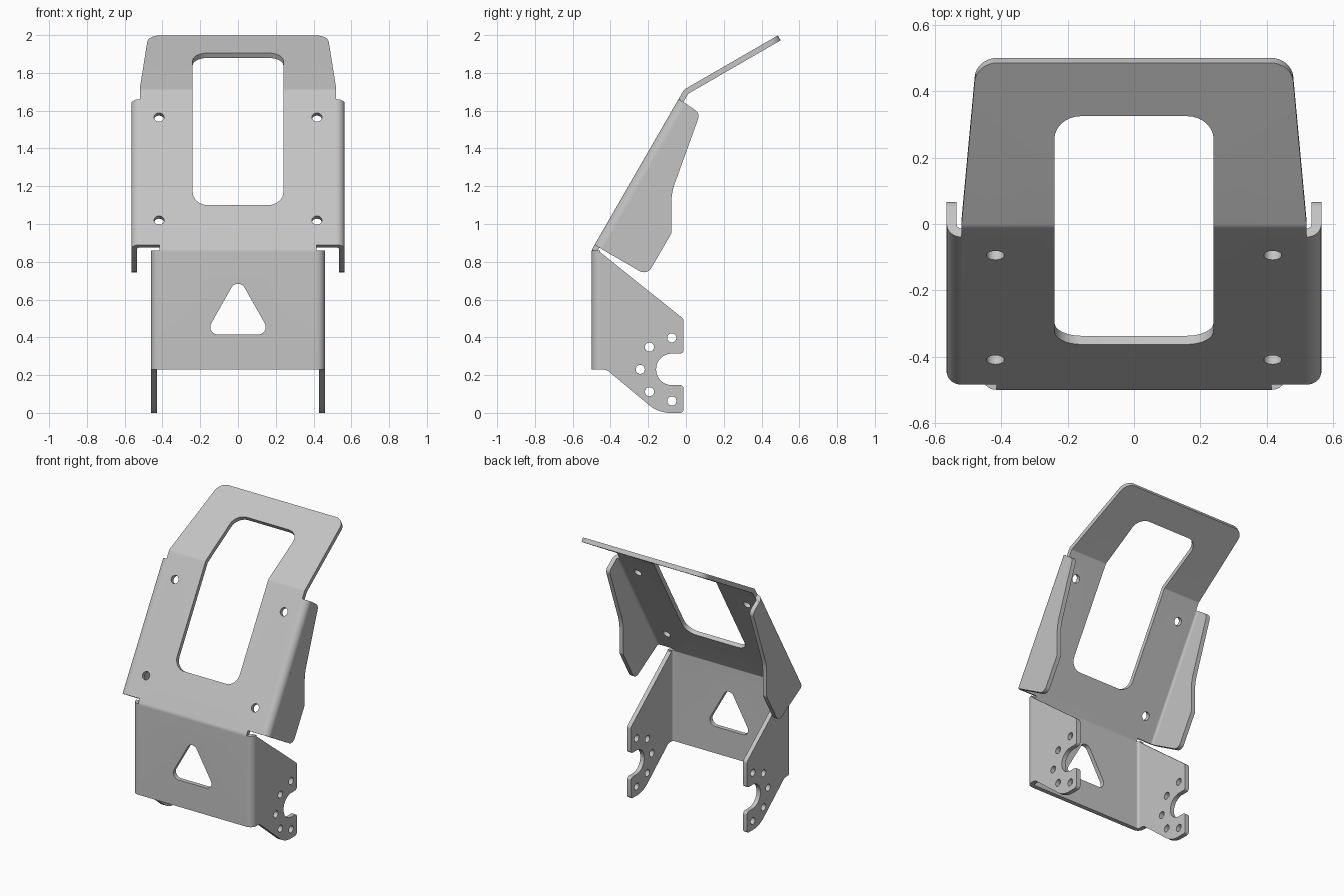
import bpy
import bmesh
from math import pi, sin, cos, tan, radians
from mathutils import Vector, Matrix

cube = bpy.data.objects.get("Cube")
if cube:
    bpy.data.objects.remove(cube, do_unlink=True)

T = 0.03          # sheet thickness
R = 0.045         # outer bend radius

steel = bpy.data.materials.new("grey steel")
steel.use_nodes = True
GREY = (0.55, 0.55, 0.55, 1)
steel.diffuse_color = GREY
steel.node_tree.nodes["Principled BSDF"].inputs["Base Color"].default_value = GREY


def rounded(corners, steps=8):
    """Outline from (x, y, radius) corners, each replaced by an arc."""
    out = []
    for i, (x, y, r) in enumerate(corners):
        p = Vector((x, y))
        if not r:
            out.append(p)
            continue
        a = (Vector(corners[i - 1][:2]) - p).normalized()
        b = (Vector(corners[(i + 1) % len(corners)][:2]) - p).normalized()
        half = a.angle(b) / 2
        centre = p + (a + b).normalized() * r / sin(half)
        start = p + a * r / tan(half) - centre
        sweep = pi - 2 * half
        if a.cross(b) > 0:
            sweep = -sweep
        for k in range(steps + 1):
            out.append(centre + Matrix.Rotation(sweep * k / steps, 2) @ start)
    return out


def circle(x, y, r, n=24):
    return [Vector((x + r * cos(2 * pi * k / n), y + r * sin(2 * pi * k / n))) for k in range(n)]


def sheet(loops, depth):
    """Flat sheet in XY with holes, thickened along +Z."""
    bm = bmesh.new()
    for loop in loops:
        vs = [bm.verts.new((p.x, p.y, 0)) for p in loop]
        for a, b in zip(vs, vs[1:] + vs[:1]):
            bm.edges.new((a, b))
    bmesh.ops.remove_doubles(bm, verts=bm.verts, dist=0.0003)
    bmesh.ops.triangle_fill(bm, edges=bm.edges[:], use_beauty=True, normal=(0, 0, 1))
    res = bmesh.ops.extrude_face_region(bm, geom=bm.faces[:])
    for v in res["geom"]:
        if isinstance(v, bmesh.types.BMVert):
            v.co.z += depth
    return bm


def finish(bm, name):
    bmesh.ops.recalc_face_normals(bm, faces=bm.faces)
    me = bpy.data.meshes.new(name)
    bm.to_mesh(me)
    bm.free()
    me.materials.append(steel)
    ob = bpy.data.objects.new(name, me)
    bpy.context.collection.objects.link(ob)
    bpy.ops.object.select_all(action="DESELECT")
    ob.select_set(True)
    bpy.context.view_layer.objects.active = ob
    bpy.ops.object.shade_smooth_by_angle(angle=radians(30))


def frame(origin, ax, ay, az):
    m = Matrix((ax, ay, az)).transposed().to_4x4()
    m.translation = origin
    return m


# Side line of the folded panel: heading angles and fold positions
START = Vector((-0.5, 0.23))
FOLD_1, FOLD_2, END = 0.633, 1.613, 2.186
HALF = R * tan(radians(15))


def heading(s):
    angle = 90
    for fold in (FOLD_1, FOLD_2):
        angle -= 30 * min(max((s - fold + HALF) / (2 * HALF), 0), 1)
    return radians(angle)


def side_point(s):
    """Outer (y, z) point at distance s up the panel, with round folds."""
    p = START.copy()
    angle, last = 90, 0
    for fold in (FOLD_1, FOLD_2):
        d = Vector((cos(radians(angle)), sin(radians(angle))))
        if s <= fold - HALF:
            return p + d * (s - last)
        entry = p + d * (fold - HALF - last)
        if s < fold + HALF:
            n = Vector((d.y, -d.x))
            turn = radians(30) * (s - fold + HALF) / (2 * HALF)
            return entry + R * (d * sin(turn) + n * (1 - cos(turn)))
        p = p + d * (fold - last)
        last, angle = fold, angle - 30
    d = Vector((cos(radians(angle)), sin(radians(angle))))
    return p + d * (s - last)


# Folded panel: flat pattern with window, triangle and bolt holes
right = [(0.415, 0, 0), (0.415, 0.664, 0), (0.52, 0.664, 0), (0.52, 1.625, 0), (0.475, END, 0.07)]
outline = right + [(-x, s, r) for x, s, r in reversed(right)]
window = [(x, s, 0.08) for x, s in ((-0.24, 0.907), (0.24, 0.907), (0.24, 2.0), (-0.24, 2.0))]
triangle = [(-0.175, 0.185, 0.04), (0.175, 0.185, 0.04), (0, 0.495, 0.04)]
loops = [rounded(outline), rounded(window), rounded(triangle)]
loops += [circle(x, s, 0.027) for x in (-0.418, 0.418) for s in (0.814, 1.444)]
bm = sheet(loops, T)
for fold in (FOLD_1, FOLD_2):
    for k in range(7):
        bmesh.ops.bisect_plane(bm, geom=bm.verts[:] + bm.edges[:] + bm.faces[:], dist=1e-5,
                               plane_co=(0, fold + HALF * (k / 3 - 1), 0), plane_no=(0, 1, 0))
for v in bm.verts:
    x, s, d = v.co
    h = heading(s)
    p = side_point(s) + d * Vector((sin(h), -cos(h)))
    v.co = (x, p.x, p.y)
finish(bm, "folded_panel")

# Side flange outlines in (y, z)
lower = [(-0.455, 0.851, 0), (-0.012, 0.497, 0.03), (-0.012, 0.314, 0.02), (-0.158, 0.314, 0.0829),
         (-0.158, 0.147, 0.0829), (-0.012, 0.147, 0.02), (-0.012, 0, 0.02), (-0.146, 0, 0.18),
         (-0.422, 0.23, 0.05), (-0.455, 0.23, 0)]
upper = [(-0.446, 0.8665, 0), (-0.206, 0.728, 0.045), (-0.077, 0.95, 0.03), (-0.077, 1.165, 0.3),
         (0.075, 1.585, 0.04), (-0.001, 1.6375, 0)]
ring = [circle(-0.075 + 0.167 * cos(a), 0.23 + 0.167 * sin(a), 0.024)
        for a in (radians(90 + 45 * k) for k in range(5))]

# Quarter-round bend profile in (across, depth)
arc = [(sin(k * pi / 16), 1 - cos(k * pi / 16)) for k in range(9)]
bend = [Vector((R * a, R * b)) for a, b in arc]
bend += [Vector(((R - T) * a, (R - T) * b + T)) for a, b in reversed(arc)]

X, Y, Z = Vector((1, 0, 0)), Vector((0, 1, 0)), Vector((0, 0, 1))
slope = Vector((0, 0.5, cos(pi / 6)))
inward = Vector((0, cos(pi / 6), -0.5))
corner = Vector((0, -0.5, 0.863))

for side, sx in (("left", 1), ("right", -1)):
    out = X * sx
    parts = (
        ("lower_flange_", [rounded(lower)] + ring, T, frame(out * 0.43, Y, Z, out)),
        ("upper_flange_", [rounded(upper)], T, frame(out * 0.535, Y, Z, out)),
        ("lower_bend_", [bend], 0.63, frame(out * 0.415 + Vector((0, -0.5, 0.23)), out, Y, Z)),
        ("upper_bend_", [bend], 0.89, frame(out * 0.52 + corner + slope * 0.031, out, inward, slope)),
    )
    for name, shape, depth, matrix in parts:
        bm = sheet(shape, depth)
        bm.transform(matrix)
        finish(bm, name + side)
